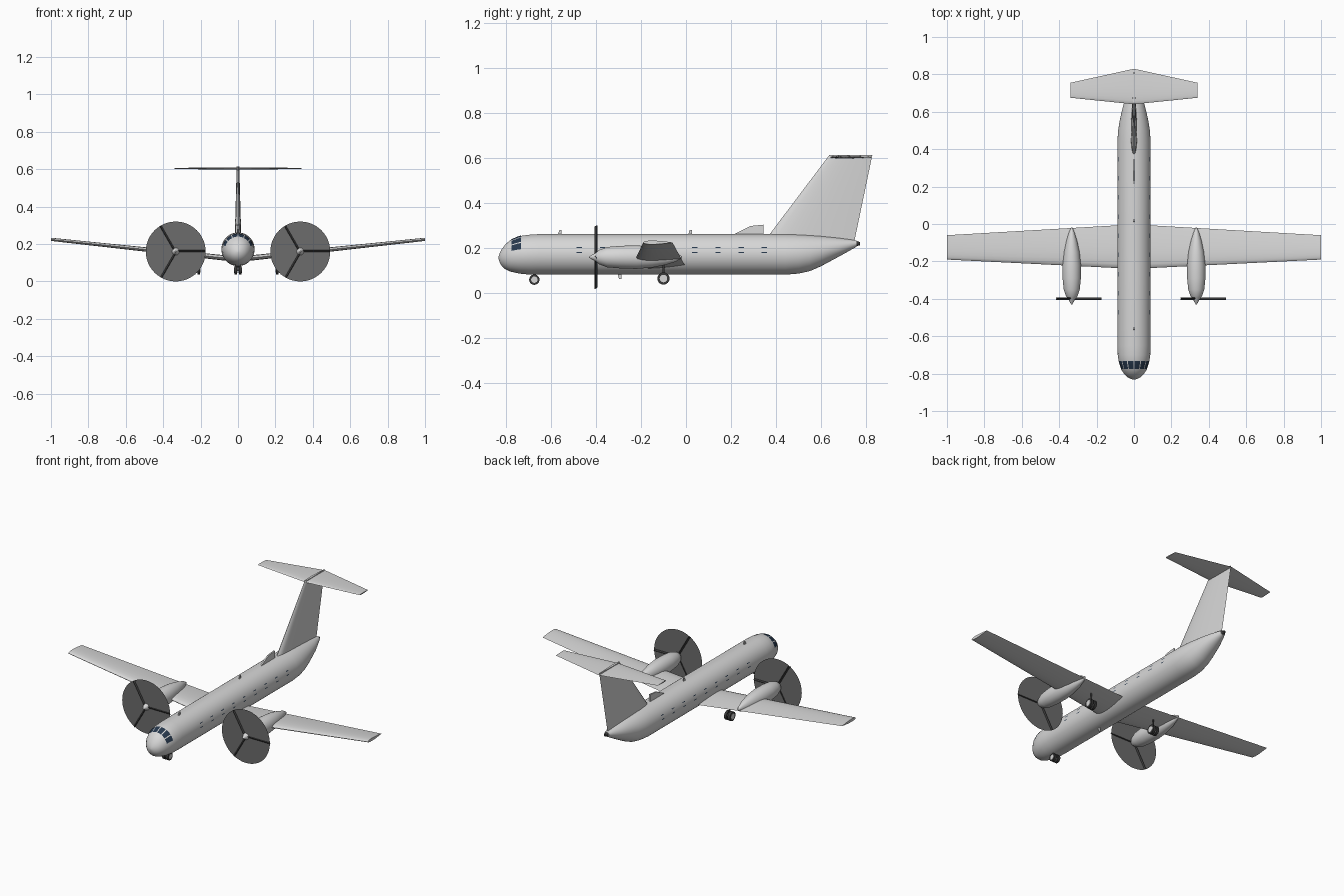
import bpy, bmesh, math
from mathutils import Vector, Matrix

cube = bpy.data.objects.get("Cube")
if cube:
    bpy.data.objects.remove(cube, do_unlink=True)


def material(name, r, g, b):
    m = bpy.data.materials.new(name)
    m.use_nodes = True
    m.diffuse_color = (r, g, b, 1)
    m.node_tree.nodes["Principled BSDF"].inputs["Base Color"].default_value = (r, g, b, 1)
    return m


SKIN = material("light grey skin", 0.68, 0.68, 0.68)
DISC = material("spinning disc grey", 0.15, 0.15, 0.15)
DARK = material("dark rubber", 0.04, 0.04, 0.04)
GLASS = material("blue black glass", 0.02, 0.04, 0.075)


def finish(bm, name, mat, smooth=True):
    bmesh.ops.recalc_face_normals(bm, faces=bm.faces)
    mesh = bpy.data.meshes.new(name)
    bm.to_mesh(mesh)
    bm.free()
    mesh.materials.append(mat)
    ob = bpy.data.objects.new(name, mesh)
    bpy.context.collection.objects.link(ob)
    if smooth:
        bpy.ops.object.select_all(action='DESELECT')
        bpy.context.view_layer.objects.active = ob
        ob.select_set(True)
        bpy.ops.object.shade_smooth_by_angle(angle=math.radians(40))
    return ob


def loft(name, rings, mat):
    """Skin closed rings of equal length and cap both ends."""
    bm = bmesh.new()
    loops = [[bm.verts.new(p) for p in ring] for ring in rings]
    n = len(loops[0])
    for a, b in zip(loops, loops[1:]):
        for i in range(n):
            j = (i + 1) % n
            bm.faces.new((a[i], a[j], b[j], b[i]))
    bm.faces.new(loops[0])
    bm.faces.new(loops[-1])
    return finish(bm, name, mat)


def oval(x, y, z, rx, rz, n=32):
    return [(x + rx * math.sin(2 * math.pi * i / n), y,
             z + rz * math.cos(2 * math.pi * i / n)) for i in range(n)]


def airfoil(lead, chord, thick, across):
    """Closed streamlined section running back along y from its leading edge."""
    def half(u):
        return 5 * thick * (0.297 * u ** 0.5 - 0.126 * u - 0.352 * u * u
                            + 0.284 * u ** 3 - 0.102 * u ** 4)
    us = [(1 - math.cos(math.pi * i / 10)) / 2 for i in range(11)]
    pts = [(u, half(u)) for u in us] + [(u, -half(u)) for u in us[-2:0:-1]]
    return [Vector(lead) + Vector((0, u * chord, 0)) + Vector(across) * h for u, h in pts]


def plate(name, outline, width, mat):
    """Flat fin on the centre line, outline given as (y, z)."""
    bm = bmesh.new()
    face = bm.faces.new([bm.verts.new((-width / 2, y, z)) for y, z in outline])
    out = bmesh.ops.extrude_face_region(bm, geom=[face])
    bmesh.ops.translate(bm, vec=(width, 0, 0),
                        verts=[v for v in out["geom"] if isinstance(v, bmesh.types.BMVert)])
    return finish(bm, name, mat, False)


def cylinder(name, centre, radius, depth, axis, mat, n=24, tip=None):
    bm = bmesh.new()
    rot = Vector((0, 0, 1)).rotation_difference(Vector(axis)).to_matrix().to_4x4()
    bmesh.ops.create_cone(bm, cap_ends=True, segments=n, radius1=radius,
                          radius2=radius if tip is None else tip, depth=depth,
                          matrix=Matrix.Translation(centre) @ rot)
    return finish(bm, name, mat)


# Fuselage: y, centre height, half width, half height
BODY = [(-0.832, 0.158, 0.004, 0.004), (-0.827, 0.157, 0.02, 0.021),
        (-0.818, 0.158, 0.037, 0.037), (-0.803, 0.161, 0.052, 0.054),
        (-0.78, 0.166, 0.067, 0.070), (-0.74, 0.170, 0.081, 0.083),
        (-0.70, 0.171, 0.087, 0.088), (-0.65, 0.172, 0.089, 0.09),
        (0.44, 0.172, 0.089, 0.09), (0.50, 0.174, 0.085, 0.087),
        (0.55, 0.178, 0.077, 0.080), (0.60, 0.187, 0.066, 0.067),
        (0.68, 0.204, 0.046, 0.041), (0.757, 0.220, 0.016, 0.014)]
loft("fuselage", [oval(0, y, z, rx, rz, 48) for y, z, rx, rz in BODY], SKIN)
cylinder("tail_light", (0, 0.764, 0.22), 0.012, 0.016, (0, 1, 0), DARK, 12, 0.007)


def skin_point(y, angle, lift):
    """Point just off the fuselage skin, angle measured from the top."""
    for a, b in zip(BODY, BODY[1:]):
        if a[0] <= y <= b[0]:
            t = (y - a[0]) / (b[0] - a[0])
            z, rx, rz = (p + (q - p) * t for p, q in zip(a[1:], b[1:]))
            return ((rx + lift) * math.sin(angle), y, z + (rz + lift) * math.cos(angle))


def skin_patch(bm, y0, y1, a0, a1, lift=0.0015, steps=4):
    grid = [[bm.verts.new(skin_point(y0 + (y1 - y0) * i / steps,
                                     a0 + (a1 - a0) * j / steps, lift))
             for j in range(steps + 1)] for i in range(steps + 1)]
    for i in range(steps):
        for j in range(steps):
            bm.faces.new((grid[i][j], grid[i + 1][j], grid[i + 1][j + 1], grid[i][j + 1]))


# Windshield panes wrapped round the nose
bm = bmesh.new()
for k in range(-3, 3):
    skin_patch(bm, -0.775, -0.733, math.radians(k * 25 + 2), math.radians(k * 25 + 23))
finish(bm, "windshield", GLASS)

# Cabin windows: dark upper and lower rims
bm = bmesh.new()
for side in (-1, 1):
    for k in range(9):
        y = -0.473 + 0.1025 * k
        for height in (0.203, 0.180):
            a = math.acos((height - 0.172) / 0.09)
            skin_patch(bm, y - 0.012, y + 0.012, side * (a - 0.025), side * (a + 0.025), steps=1)
finish(bm, "cabin_window_rims", GLASS, False)

# Wing with dihedral, horizontal tail and fin
UP, SIDE = (0, 0, 1), (1, 0, 0)
loft("wing", [airfoil((-1, -0.19, 0.225), 0.13, 0.017, UP),
              airfoil((0, -0.24, 0.118), 0.238, 0.03, UP),
              airfoil((1, -0.19, 0.225), 0.13, 0.017, UP)], SKIN)
loft("horizontal_tail", [airfoil((-0.34, 0.675, 0.604), 0.08, 0.006, UP),
                         airfoil((0, 0.64, 0.604), 0.19, 0.013, UP),
                         airfoil((0.34, 0.675, 0.604), 0.08, 0.006, UP)], SKIN)
loft("tail_fin", [airfoil((0, 0.34, 0.22), 0.405, 0.036, SIDE),
                  airfoil((0, 0.637, 0.614), 0.19, 0.014, SIDE)], SKIN)

# Dorsal fairing and aerials
plate("dorsal_fairing", [(0.20, 0.255), (0.285, 0.298), (0.345, 0.304), (0.345, 0.255)], 0.009, SKIN)
for name, y, z, tip in (("front_aerial", -0.57, 0.255, 0.28), ("middle_aerial", 0.008, 0.255, 0.28),
                        ("belly_aerial", -0.305, 0.09, 0.062)):
    plate(name, [(y, z), (y + 0.008, tip), (y + 0.018, tip), (y + 0.018, z)], 0.006, SKIN)

# Engines: y, centre height, half width, half height
NACELLE = [(-0.398, 0.160, 0.022, 0.022), (-0.385, 0.160, 0.031, 0.032),
           (-0.35, 0.160, 0.043, 0.045), (-0.29, 0.160, 0.049, 0.050),
           (-0.22, 0.160, 0.049, 0.052), (-0.15, 0.160, 0.042, 0.046),
           (-0.09, 0.160, 0.029, 0.034), (-0.045, 0.160, 0.015, 0.020),
           (-0.018, 0.160, 0.003, 0.004)]
for side, word in ((-1, "right"), (1, "left")):
    x = side * 0.333
    loft(word + "_nacelle", [oval(x, *s) for s in NACELLE], SKIN)
    cylinder(word + "_spinner", (x, -0.412, 0.16), 0.023, 0.036, (0, -1, 0), SKIN, 24, 0.003)
    # Flat disc of the turning propeller
    bm = bmesh.new()
    bm.faces.new([bm.verts.new(p) for p in oval(x, -0.4, 0.16, 0.16, 0.16, 48)])
    finish(bm, word + "_propeller_disc", DISC, False)
    # Three pitched blades
    bm = bmesh.new()
    for k in range(3):
        m = (Matrix.Translation((x, -0.4, 0.16)) @ Matrix.Rotation(k * math.tau / 3, 4, 'Y')
             @ Matrix.Translation((0.085, 0, 0)) @ Matrix.Rotation(math.radians(40), 4, 'X')
             @ Matrix.Diagonal((0.148, 0.004, 0.015, 1)))
        bmesh.ops.create_cube(bm, size=1, matrix=m)
    finish(bm, word + "_propeller_blades", DARK, False)


# Landing gear: twin wheels with pale hubs on a strut
def gear(name, x, y, z, radius, spread, top):
    for s in (-1, 1):
        wx = x + s * spread
        cylinder(name + "_tyre", (wx, y, z), radius, 0.015, SIDE, DARK)
        cylinder(name + "_hub", (wx, y, z), radius * 0.62, 0.018, SIDE, SKIN)
    cylinder(name + "_axle", (x, y, z), 0.004, spread * 2, SIDE, DARK, 12)
    cylinder(name + "_strut", (x, y, (z + top) / 2), 0.005, top - z, UP, DARK, 12)


gear("nose_gear", 0, -0.673, 0.06, 0.023, 0.012, 0.10)
gear("right_main_gear", -0.222, -0.1, 0.065, 0.027, 0.012, 0.145)
gear("left_main_gear", 0.222, -0.1, 0.065, 0.027, 0.012, 0.145)
